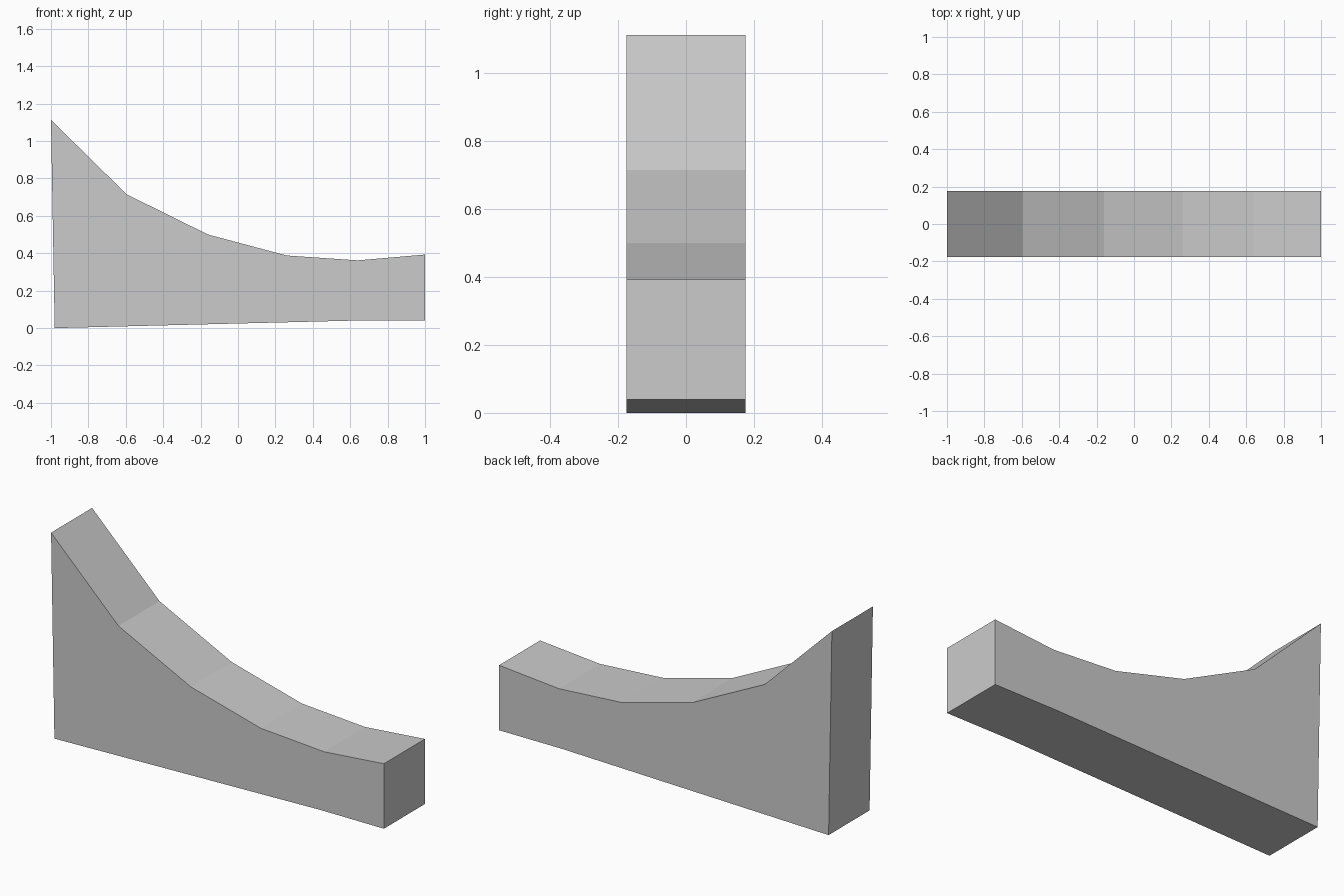
import bpy
import bmesh

cube = bpy.data.objects.get("Cube")
if cube:
    bpy.data.objects.remove(cube, do_unlink=True)

# Plain grey material
grey = bpy.data.materials.new("light_grey")
grey.use_nodes = True
colour = (0.6, 0.6, 0.6, 1)
grey.diffuse_color = colour
grey.node_tree.nodes["Principled BSDF"].inputs["Base Color"].default_value = colour

# Side outline: underside, then the swept top edge
HALF_WIDTH = 0.176
underside = [(-0.98, 0), (0.62, 0.04), (1, 0.04)]
sweep = [(1, 0.393), (0.64, 0.362), (0.26, 0.388),
         (-0.16, 0.5), (-0.595, 0.715), (-1, 1.113)]

# Extrude the outline across the width
bm = bmesh.new()
side = bm.faces.new([bm.verts.new((x, -HALF_WIDTH, z)) for x, z in underside + sweep])
extruded = bmesh.ops.extrude_face_region(bm, geom=[side], use_keep_orig=True)
far_verts = [g for g in extruded["geom"] if isinstance(g, bmesh.types.BMVert)]
bmesh.ops.translate(bm, vec=(0, 2 * HALF_WIDTH, 0), verts=far_verts)
bmesh.ops.recalc_face_normals(bm, faces=bm.faces[:])

mesh = bpy.data.meshes.new("curved_ramp")
bm.to_mesh(mesh)
bm.free()
mesh.materials.append(grey)
ramp = bpy.data.objects.new("curved_ramp", mesh)
bpy.context.collection.objects.link(ramp)
